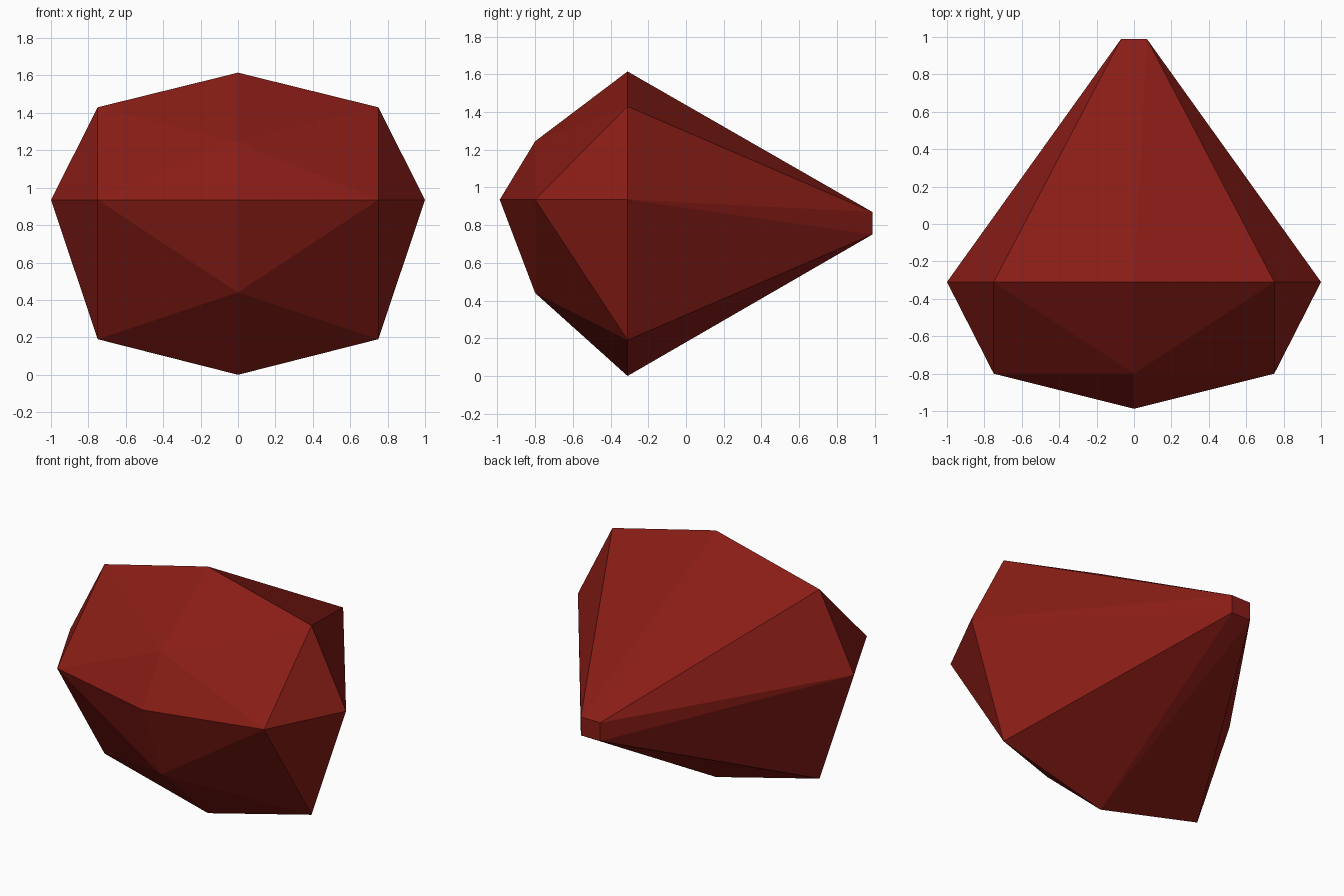
import bpy, bmesh

if "Cube" in bpy.data.objects:
    bpy.data.objects.remove(bpy.data.objects["Cube"])

# Key points of the cut stone, right half (x >= 0); mirrored to the left
ring = [(0, -0.31, 0), (0.75, -0.31, 0.19), (1, -0.31, 0.935),
        (0.75, -0.31, 1.43), (0, -0.31, 1.615)]
crown = [(0.75, -0.80, 0.935), (0, -0.80, 1.245), (0, -0.80, 0.44), (0, -0.988, 0.935)]
tip = [(0.07, 0.988, 0.75), (0.07, 0.988, 0.87)]

half = ring + crown + tip
points = half + [(-x, y, z) for x, y, z in half if x > 0]

# Wrap the points in a convex faceted skin
bm = bmesh.new()
for p in points:
    bm.verts.new(p)
bmesh.ops.convex_hull(bm, input=bm.verts[:])
bmesh.ops.recalc_face_normals(bm, faces=bm.faces[:])

mesh = bpy.data.meshes.new("faceted_gem")
bm.to_mesh(mesh)
bm.free()
gem = bpy.data.objects.new("faceted_gem", mesh)
bpy.context.collection.objects.link(gem)

# Dark red colour
mat = bpy.data.materials.new("dark_red")
mat.diffuse_color = (0.25, 0.012, 0.008, 1)
mat.use_nodes = True
mat.node_tree.nodes["Principled BSDF"].inputs["Base Color"].default_value = mat.diffuse_color
mesh.materials.append(mat)
